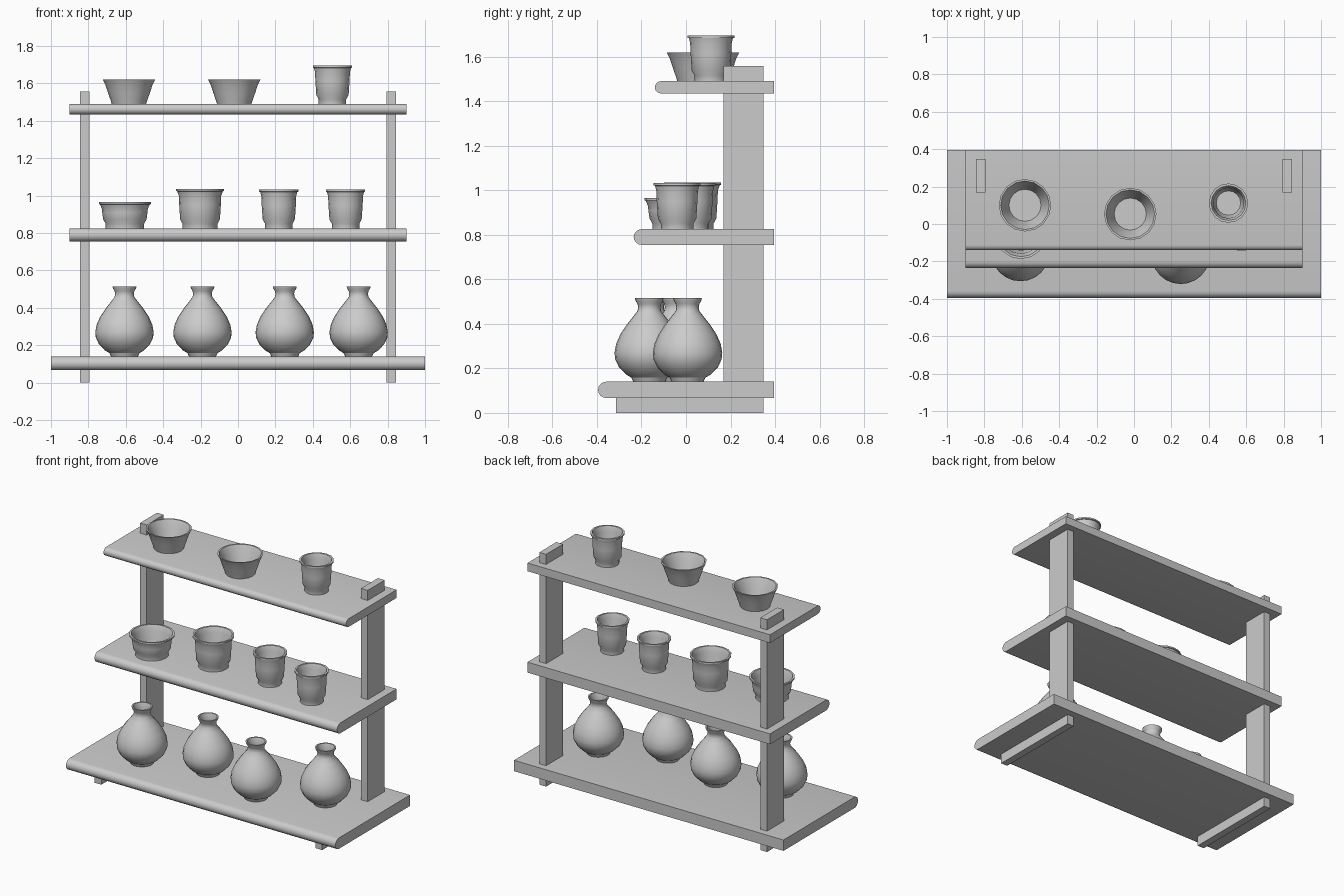
import bpy, bmesh, math
from mathutils import Vector

if "Cube" in bpy.data.objects:
    bpy.data.objects.remove(bpy.data.objects["Cube"])


def finish(name, bm, loc=(0, 0, 0), smooth_angle=None):
    bmesh.ops.recalc_face_normals(bm, faces=bm.faces)
    me = bpy.data.meshes.new(name)
    bm.to_mesh(me)
    bm.free()
    ob = bpy.data.objects.new(name, me)
    ob.location = loc
    bpy.context.collection.objects.link(ob)
    if smooth_angle:
        bpy.ops.object.select_all(action='DESELECT')
        ob.select_set(True)
        bpy.context.view_layer.objects.active = ob
        bpy.ops.object.shade_smooth_by_angle(angle=math.radians(smooth_angle))
    return ob


def extrude_x(name, profile, x0, x1, smooth_angle=None):
    """Extrude a (y, z) outline from x0 to x1."""
    bm = bmesh.new()
    face = bm.faces.new([bm.verts.new((x0, y, z)) for y, z in profile])
    res = bmesh.ops.extrude_face_region(bm, geom=[face], use_keep_orig=True)
    moved = [g for g in res['geom'] if isinstance(g, bmesh.types.BMVert)]
    bmesh.ops.translate(bm, verts=moved, vec=(x1 - x0, 0, 0))
    return finish(name, bm, smooth_angle=smooth_angle)


def lathe(name, profile, loc, sides=16):
    """Spin an (r, z) profile that starts and ends on the axis."""
    bm = bmesh.new()
    vs = [bm.verts.new((r, 0, z)) for r, z in profile]
    edges = [bm.edges.new(p) for p in zip(vs, vs[1:])]
    bmesh.ops.spin(bm, geom=vs + edges, cent=(0, 0, 0), axis=(0, 0, 1),
                   angle=math.tau, steps=sides, use_merge=False)
    bmesh.ops.remove_doubles(bm, verts=bm.verts, dist=1e-4)
    return finish(name, bm, loc, smooth_angle=35)


def shelf(name, half_w, front, z0, z1):
    """Board with a half-round front edge."""
    back, r = 0.395, (z1 - z0) / 2
    arc = [(front + r - r * math.cos(a), z0 + r + r * math.sin(a))
           for a in (math.radians(-90 + 22.5 * i) for i in range(9))]
    extrude_x(name, arc + [(back, z1), (back, z0)], -half_w, half_w, 30)


def box_profile(y0, y1, z0, z1):
    return [(y0, z0), (y1, z0), (y1, z1), (y0, z1)]


def pot(name, loc, R, h):
    """Lipped cup: narrow foot, near-straight wall, flared rim."""
    b = R * 0.87
    f = b - 0.018
    lathe(name, [(0, 0), (f, 0), (f, 0.025), (b - 0.005, 0.048), (b, h * 0.6),
                 (b + 0.002, h - 0.035), (R - 0.006, h - 0.012), (R, h - 0.010),
                 (R, h), (R - 0.012, h), (b - 0.01, h - 0.035),
                 (b - 0.015, 0.05), (f - 0.008, 0.022), (0, 0.022)], loc)


# shelves
shelf("bottom_shelf", 1.0, -0.395, 0.067, 0.14)
shelf("middle_shelf", 0.9, -0.235, 0.755, 0.825)
shelf("top_shelf", 0.9, -0.14, 1.435, 1.49)

# posts and feet on both sides
for side, cx in (("left", -0.82), ("right", 0.82)):
    extrude_x(side + "_post", box_profile(0.168, 0.348, 0.067, 1.558), cx - 0.025, cx + 0.025)
    extrude_x(side + "_foot", box_profile(-0.314, 0.348, 0, 0.067), cx - 0.025, cx + 0.025)

# vases on the bottom shelf
vase = [(0, 0), (0.072, 0), (0.080, 0.018), (0.105, 0.033), (0.136, 0.065),
        (0.153, 0.10), (0.156, 0.13), (0.149, 0.17), (0.130, 0.213),
        (0.100, 0.258), (0.072, 0.293), (0.053, 0.318), (0.050, 0.335),
        (0.053, 0.350), (0.062, 0.365), (0.064, 0.375), (0.055, 0.375),
        (0.043, 0.340), (0.045, 0.315), (0.090, 0.255), (0.138, 0.17),
        (0.143, 0.11), (0.095, 0.04), (0, 0.02)]
for i, (x, y) in enumerate([(-0.607, -0.15), (-0.19, -0.045), (0.25, -0.165), (0.645, 0.007)]):
    lathe(f"vase_{i + 1}", vase, (x, y, 0.14), 24)

# pots and cups on the middle shelf
pot("low_pot", (-0.605, -0.048, 0.825), 0.139, 0.14)
pot("wide_pot", (-0.203, 0.03, 0.825), 0.128, 0.21)
pot("cup_1", (0.218, 0.028, 0.825), 0.105, 0.207)
pot("cup_2", (0.575, -0.04, 0.825), 0.105, 0.207)

# bowls and cup on the top shelf
bowl = [(0, 0), (0.092, 0), (0.098, 0.02), (0.113, 0.062), (0.125, 0.10),
        (0.140, 0.13), (0.130, 0.13), (0.114, 0.095), (0.102, 0.06),
        (0.086, 0.018), (0, 0.018)]
lathe("bowl_1", bowl, (-0.583, 0.10, 1.49))
lathe("bowl_2", bowl, (-0.02, 0.053, 1.49))
pot("cup_3", (0.505, 0.112, 1.49), 0.105, 0.205)
